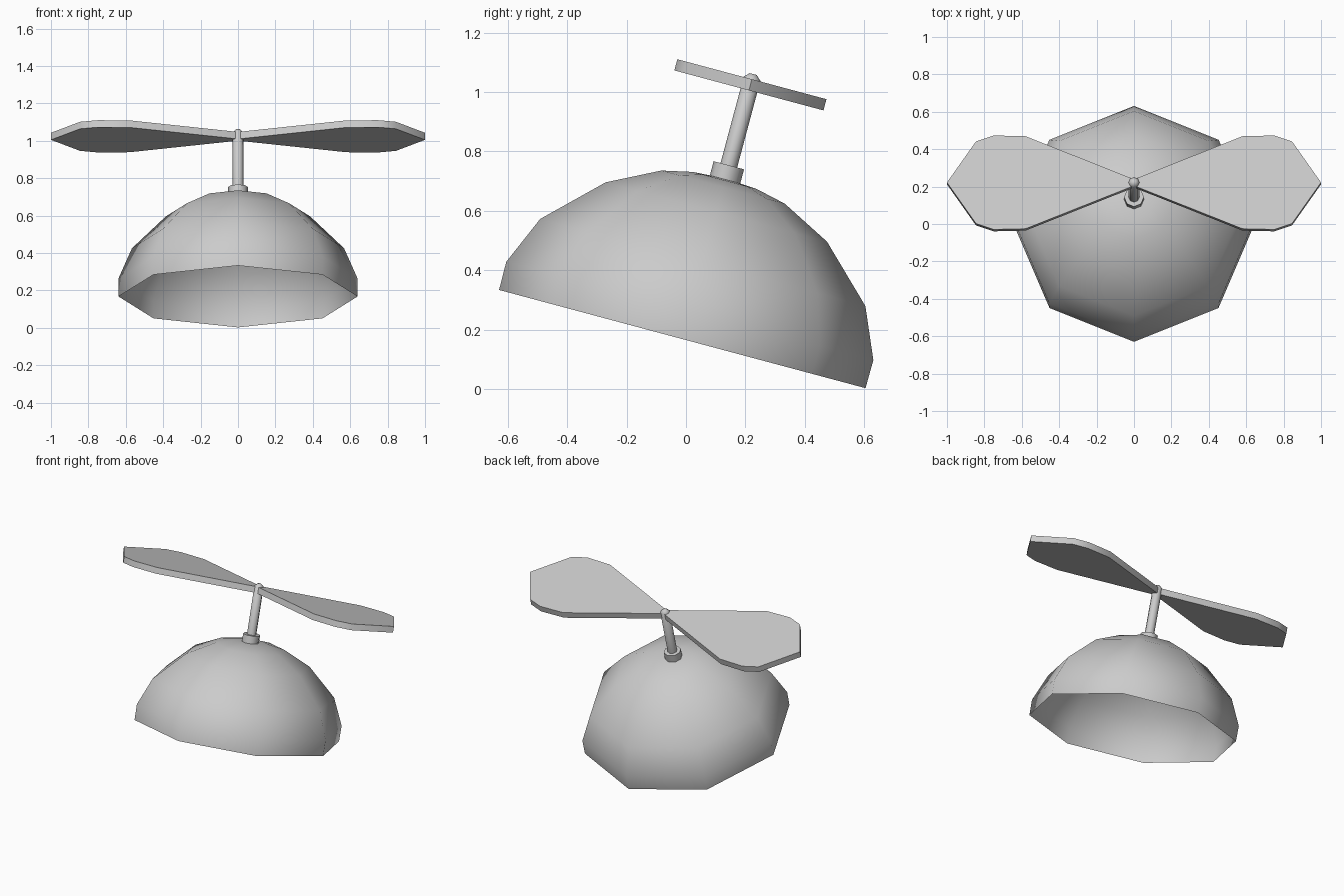
import bpy, bmesh, math
from mathutils import Matrix, Vector

if "Cube" in bpy.data.objects:
    bpy.data.objects.remove(bpy.data.objects["Cube"])

# Everything is built upright around the cap axis, then tipped back 15 degrees
TILT = Matrix.Translation((0, -0.0125, 0.168)) @ Matrix.Rotation(math.radians(-15), 4, 'X')


def finish(name, bm, angle):
    bmesh.ops.remove_doubles(bm, verts=bm.verts, dist=1e-5)
    bmesh.ops.recalc_face_normals(bm, faces=bm.faces)
    bm.transform(TILT)
    mesh = bpy.data.meshes.new(name)
    bm.to_mesh(mesh)
    bm.free()
    ob = bpy.data.objects.new(name, mesh)
    bpy.context.collection.objects.link(ob)
    bpy.ops.object.select_all(action='DESELECT')
    ob.select_set(True)
    bpy.context.view_layer.objects.active = ob
    bpy.ops.object.shade_smooth_by_angle(angle=math.radians(angle))
    return ob


def lathe(name, profile, angle, sides=8):
    bm = bmesh.new()
    verts = [bm.verts.new((0, -r, z)) for r, z in profile]
    edges = [bm.edges.new(pair) for pair in zip(verts, verts[1:])]
    bmesh.ops.spin(bm, geom=verts + edges, cent=(0, 0, 0), axis=(0, 0, 1),
                   angle=math.tau, steps=sides, use_merge=True)
    return finish(name, bm, angle)


# Open eight-sided dome
dome = lathe("cap_dome", [(0.639, 0), (0.640, 0.098), (0.567, 0.267), (0.386, 0.443),
                          (0.215, 0.53), (0.111, 0.553), (0, 0.56)], 60)
# Make sure the open shell faces outwards
centre = TILT @ Vector((0, 0, 0))
if sum((f.center - centre).dot(f.normal) for f in dome.data.polygons) < 0:
    dome.data.flip_normals()

# Collar and spindle with a chamfered tip
lathe("collar", [(0, 0.535), (0.053, 0.535), (0.053, 0.606), (0, 0.606)], 50)
lathe("spindle", [(0, 0.59), (0.029, 0.59), (0.029, 0.908), (0.012, 0.924), (0, 0.924)], 50)

# Flat two-bladed propeller, one plate
half = [(0.0, 0.018), (0.58, 0.256), (0.75, 0.26), (0.845, 0.227)]
for side, sx in (("right", 1), ("left", -1)):
    outline = [(x, -y) for x, y in half] + [(1.0, 0)] + [(x, y) for x, y in reversed(half)]
    bm = bmesh.new()
    face = bm.faces.new([bm.verts.new((sx * x, y, 0.867)) for x, y in outline])
    ext = bmesh.ops.extrude_face_region(bm, geom=[face])
    bmesh.ops.translate(bm, vec=(0, 0, 0.039),
                        verts=[v for v in ext["geom"] if isinstance(v, bmesh.types.BMVert)])
    # Leave the hub end open where the two blades meet
    inner = [f for f in bm.faces if all(abs(v.co.x) < 1e-6 for v in f.verts)]
    bmesh.ops.delete(bm, geom=inner, context='FACES')
    finish("propeller_blade_" + side, bm, 60)
